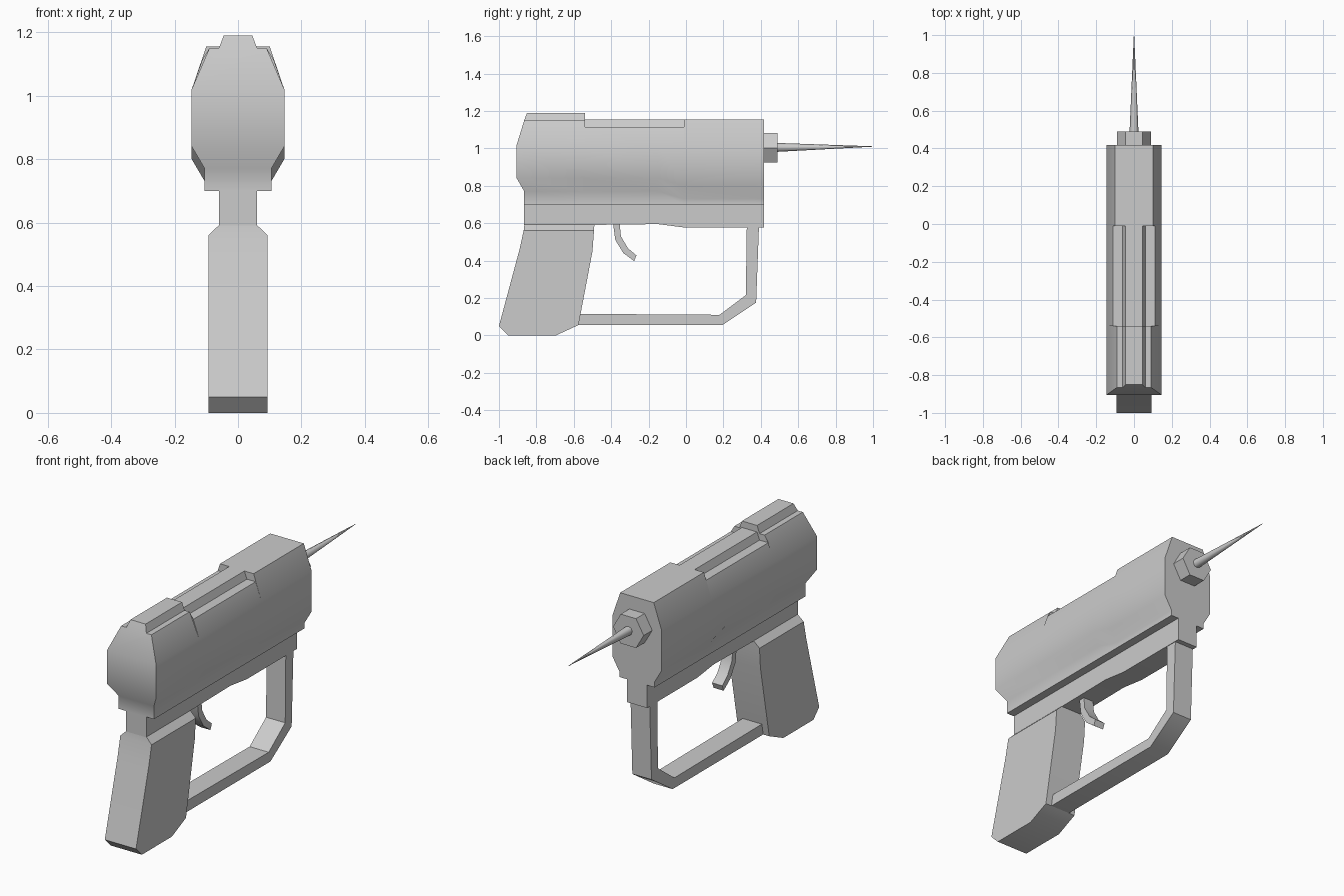
import bpy, bmesh, math

if "Cube" in bpy.data.objects:
    bpy.data.objects.remove(bpy.data.objects["Cube"])


def finish(name, bm, angle=35):
    """Clean up a bmesh and turn it into an object smoothed by angle."""
    bmesh.ops.remove_doubles(bm, verts=bm.verts, dist=1e-4)
    bmesh.ops.recalc_face_normals(bm, faces=bm.faces)
    mesh = bpy.data.meshes.new(name)
    bm.to_mesh(mesh)
    bm.free()
    for p in mesh.polygons:
        p.use_smooth = True
    mesh.set_sharp_from_angle(angle=math.radians(angle))
    obj = bpy.data.objects.new(name, mesh)
    bpy.context.collection.objects.link(obj)
    return obj


def loft(name, rings, caps=None, angle=35):
    """Skin closed rings of points; caps are index lists used at both ends."""
    bm = bmesh.new()
    vs = [[bm.verts.new(p) for p in r] for r in rings]
    n = len(rings[0])
    for a, b in zip(vs, vs[1:]):
        for i in range(n):
            j = (i + 1) % n
            bm.faces.new((a[i], a[j], b[j], b[i]))
    for end in (vs[0], vs[-1]):
        for cap in caps or [range(n)]:
            bm.faces.new([end[i] for i in cap])
    return finish(name, bm, angle)


def slab(name, profile, half):
    """Side profile (y, z) extruded across x."""
    return loft(name, [[(x, y, z) for y, z in profile] for x in (-half, half)])


def circle(r, y, n, z):
    return [(r * math.cos(2 * math.pi * i / n), y, z + r * math.sin(2 * math.pi * i / n))
            for i in range(n)]


# Body: half cross-sections (x, z) from top to bottom, mirrored and lofted along y
rear_top = [(0.045, 1.19), (0.06, 1.15), (0.09, 1.15)]
mid_top = [(0.045, 1.155), (0.06, 1.115), (0.112, 1.115)]
front_top = [(0.045, 1.155), (0.06, 1.155), (0.1, 1.155)]


def section(top, drop, bottom, ys):
    half = top + [(0.146, 1.02), (0.146, 0.84 - drop), (0.105, 0.77 - drop),
                  (0.105, 0.70), (0.06, 0.70), (0.06, bottom)]
    if not isinstance(ys, list):
        ys = [ys] * len(half)
    right = [(x, y, z) for (x, z), y in zip(half, ys)]
    return right + [(-x, y, z) for x, y, z in reversed(right)]


back_y = [-0.85, -0.865, -0.865, -0.905, -0.905, -0.865, -0.865, -0.865, -0.865]
bands = [(0, 1), (1, 2, 3), (3, 4), (4, 5), (5, 6, 7), (7, 8)]
caps = [list(b) + [17 - i for i in reversed(b)] for b in bands]
loft("body", [
    section(rear_top, 0, 0.59, back_y),
    section(rear_top, 0, 0.59, -0.54),
    section(mid_top, 0, 0.59, -0.54),
    section(mid_top, 0, 0.595, -0.15),
    section(mid_top, 0.04, 0.577, -0.01),
    section(front_top, 0.04, 0.577, -0.01),
    section(front_top, 0.04, 0.577, 0.417),
], caps)

# Grip: levels of back (y, z), front (y, z) and half width
levels = [((-0.95, 0), (-0.695, 0), 0.093),
          ((-1.0, 0.05), (-0.575, 0.055), 0.093),
          ((-0.89, 0.46), (-0.5, 0.45), 0.093),
          ((-0.868, 0.56), (-0.492, 0.56), 0.093),
          ((-0.864, 0.592), (-0.49, 0.592), 0.06)]
loft("grip", [[(-w, *b), (w, *b), (w, *f), (-w, *f)] for b, f, w in levels])

# Guard loop from the grip to the front of the body
slab("hand_guard", [(0.39, 0.58), (0.375, 0.175), (0.195, 0.055), (-0.58, 0.055),
                    (-0.565, 0.115), (0.18, 0.11), (0.32, 0.215), (0.325, 0.58)], 0.057)

# Curved trigger
slab("trigger", [(-0.39, 0.6), (-0.378, 0.51), (-0.335, 0.44), (-0.277, 0.397),
                 (-0.265, 0.428), (-0.31, 0.465), (-0.348, 0.53), (-0.355, 0.6)], 0.03)

# Hexagonal nozzle and needle
loft("nozzle", [circle(0.091, y, 6, 1.003) for y in (0.41, 0.49)])
loft("needle", [circle(0.024, 0.48, 8, 1.005), circle(0.001, 1.0, 8, 1.01)], angle=50)
